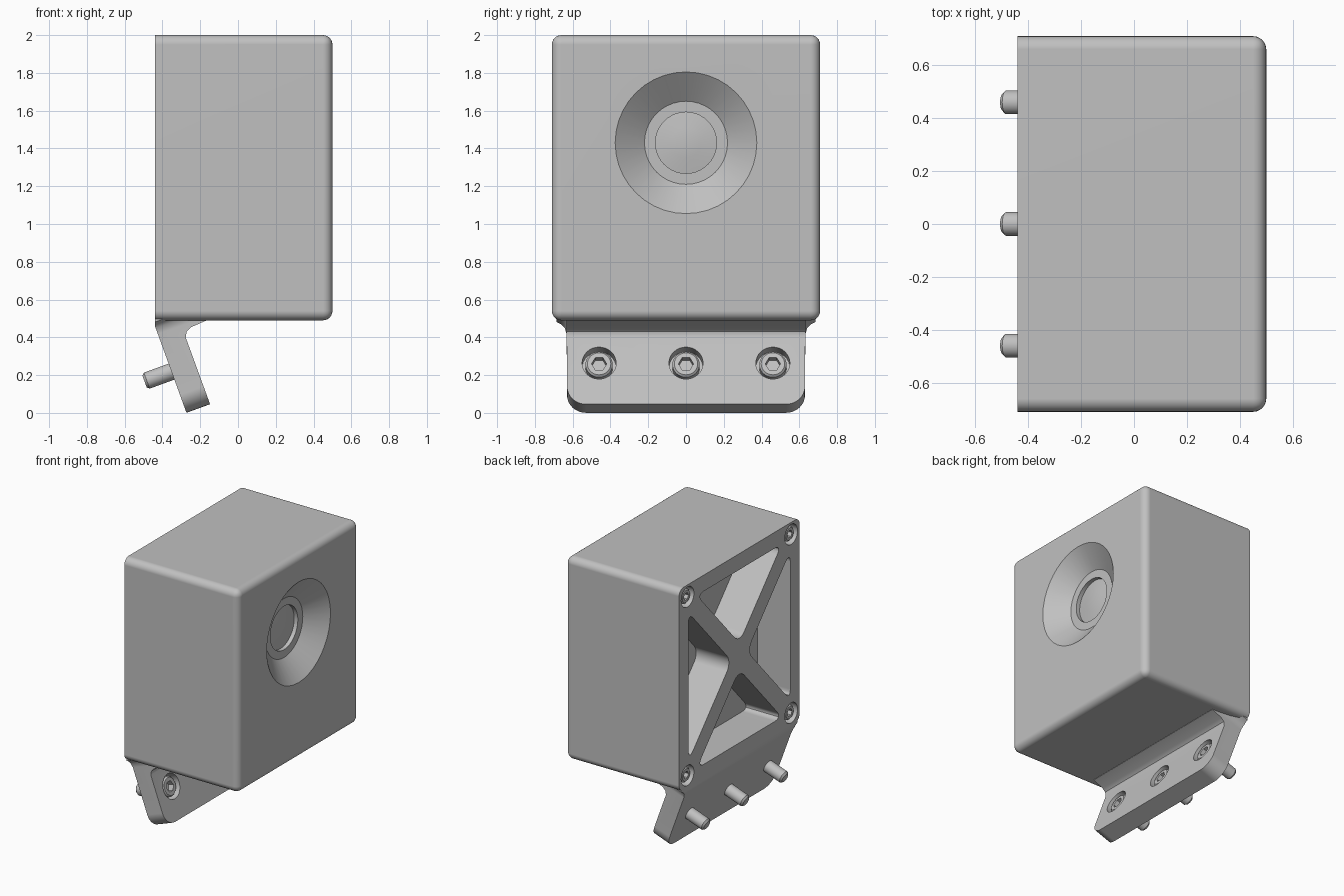
import bpy, bmesh, math
from mathutils import Matrix, Vector

cube = bpy.data.objects.get("Cube")
if cube:
    bpy.data.objects.remove(cube, do_unlink=True)

grey = bpy.data.materials.new("plain_grey")
grey.use_nodes = True
colour = (0.53, 0.53, 0.53, 1)
grey.diffuse_color = colour
grey.node_tree.nodes["Principled BSDF"].inputs["Base Color"].default_value = colour
parts = []


def frame(origin, u, v):
    """Local axes: u and v span the outline, their cross product is the depth."""
    u, v = Vector(u), Vector(v)
    m = Matrix((u, v, u.cross(v))).transposed().to_4x4()
    return Matrix.Translation(origin) @ m


def finish(name, bm, place):
    bmesh.ops.transform(bm, matrix=place, verts=bm.verts)
    bmesh.ops.recalc_face_normals(bm, faces=bm.faces)
    mesh = bpy.data.meshes.new(name)
    bm.to_mesh(mesh)
    bm.free()
    mesh.materials.append(grey)
    obj = bpy.data.objects.new(name, mesh)
    bpy.context.collection.objects.link(obj)
    return obj


def prism(name, points, low, high, place, rounding=0):
    bm = bmesh.new()
    base = bm.faces.new([bm.verts.new((u, v, low)) for u, v in points])
    ext = bmesh.ops.extrude_face_region(bm, geom=[base])
    top = [g for g in ext["geom"] if isinstance(g, bmesh.types.BMVert)]
    bmesh.ops.translate(bm, verts=top, vec=(0, 0, high - low))
    if not any(base in e.link_faces for e in base.edges) or len(base.edges[0].link_faces) < 2:
        bmesh.ops.contextual_create(bm, geom=list(base.edges))
    if rounding:
        sides = [e for e in bm.edges if abs(e.verts[0].co.z - e.verts[1].co.z) > 1e-4]
        bmesh.ops.bevel(bm, geom=sides, offset=rounding, segments=6,
                        profile=0.5, affect='EDGES')
    return finish(name, bm, place)


def lathe(name, profile, place, sides=32):
    bm = bmesh.new()
    vs = [bm.verts.new((r, 0, t)) for r, t in profile]
    es = [bm.edges.new(pair) for pair in zip(vs, vs[1:])]
    bmesh.ops.spin(bm, geom=vs + es, cent=(0, 0, 0), axis=(0, 0, 1),
                   angle=math.tau, steps=sides)
    bmesh.ops.remove_doubles(bm, verts=bm.verts, dist=1e-5)
    return finish(name, bm, place)


def boolean(obj, tool, operation='DIFFERENCE'):
    mod = obj.modifiers.new("cut", 'BOOLEAN')
    mod.operation, mod.object, mod.solver = operation, tool, 'EXACT'
    graph = bpy.context.evaluated_depsgraph_get()
    mesh = bpy.data.meshes.new_from_object(obj.evaluated_get(graph))
    obj.modifiers.clear()
    obj.data = mesh
    bpy.data.objects.remove(tool, do_unlink=True)


def socket_bolt(name, body, place, hole, head, shank, length, socket):
    """Sinks a counterbore into body and seats a hex socket bolt in it."""
    boolean(body, lathe("bore", [(0, 0.05), (hole, 0.05), (hole, -0.075), (0, -0.075)], place))
    bolt = lathe(name, [(0, -0.012), (head - 0.01, -0.012), (head, -0.022), (head, -0.09),
                        (shank, -0.09), (shank, 0.013 - length),
                        (shank - 0.012, -length), (0, -length)], place)
    boolean(bolt, lathe("hex", [(0, 0.02), (socket, 0.02), (socket, -0.055), (0, -0.055)],
                        place, 6))
    parts.append(bolt)


# Housing: box with every edge rounded except those of the back plane
BACK, FRONT, HALF, LOW, TOP = -0.44, 0.5, 0.71, 0.49, 2.0
bm = bmesh.new()
bmesh.ops.create_cube(bm, size=1)
size = Matrix.Diagonal((FRONT - BACK, 2 * HALF, TOP - LOW, 1))
shift = Matrix.Translation(((FRONT + BACK) / 2, 0, (TOP + LOW) / 2))
bmesh.ops.transform(bm, matrix=shift @ size, verts=bm.verts)
round_edges = [e for e in bm.edges if max(v.co.x for v in e.verts) > 0]
bmesh.ops.bevel(bm, geom=round_edges, offset=0.05, segments=6, profile=0.5, affect='EDGES')
housing = finish("housing", bm, Matrix())
parts.append(housing)

# Conical dish with a ring and a shallow domed button
dish = frame((FRONT, 0, 1.43), (0, 1, 0), (0, 0, 1))
boolean(housing, lathe("dish_cutter", [
    (0, 0.05), (0.375, 0.05), (0.375, 0), (0.22, -0.12), (0.162, -0.12),
    (0.162, -0.15), (0.08, -0.138), (0, -0.134)], dish, 40))

# Four triangular pockets leave a crossed rib in the back
MID, SLOPE, RIB = 1.235, 1.09, 0.10
pocket = frame((BACK, 0, MID), (0, 1, 0), (0, 0, 1))
side, tall = 0.60, 0.645
reach = side * SLOPE - RIB
span = (tall - RIB) / SLOPE
for s in (-1, 1):
    for tri in ([(s * RIB / SLOPE, 0), (s * side, reach), (s * side, -reach)],
                [(0, s * RIB), (span, s * tall), (-span, s * tall)]):
        boolean(housing, prism("pocket_cutter", tri, -0.1, 0.27, pocket, 0.08))

# Corner screws in the back
for y in (-0.61, 0.61):
    for z in (0.58, 1.91):
        place = frame((BACK, y, z), (0, -1, 0), (0, 0, 1))
        socket_bolt("corner_screw", housing, place, 0.075, 0.055, 0.03, 0.15, 0.028)

# Tilted mounting flange: side profile trimmed by a rounded outline
tilt = math.radians(20)
slant = frame((BACK, 0, 0.46), (0, 1, 0), (-math.sin(tilt), 0, math.cos(tilt)))
THICK, END, WIDE, R = 0.133, -0.489, 0.63, 0.10
ends = [slant @ Vector((0, -0.56, t)) for t in (0, THICK)]
profile = [(BACK, 0.5), (BACK, 0.46)] + [(p.x, p.z) for p in ends]
profile += [(-0.277, 0.40), (-0.272, 0.43), (-0.25, 0.453), (-0.17, 0.488), (-0.17, 0.5)]
flange = prism("mounting_flange", profile, -0.7, 0.7,
               frame((0, 0, 0), (1, 0, 0), (0, 0, 1)))
half = [(0.685, 0.3), (0.685, 0.02), (0.66, 0.008), (0.642, -0.012), (0.632, -0.045)]
for i in range(9):
    a = math.pi / 2 * i / 8
    half.append((WIDE - R + R * math.cos(a), END + R - R * math.sin(a)))
outline = half + [(-u, v) for u, v in reversed(half)]
boolean(flange, prism("outline_cutter", outline, -0.3, 0.6, slant), 'INTERSECT')
parts.append(flange)

# Three bolts through the flange
for y in (-0.46, 0, 0.46):
    place = slant @ Matrix.Translation((y, -0.257, THICK))
    socket_bolt("flange_bolt", flange, place, 0.09, 0.072, 0.045, 0.285, 0.04)

# Smooth rounded surfaces, keep hard edges crisp
for obj in bpy.context.selected_objects:
    obj.select_set(False)
for obj in parts:
    obj.select_set(True)
bpy.context.view_layer.objects.active = housing
bpy.ops.object.shade_smooth_by_angle(angle=math.radians(30))
for obj in parts:
    obj.modifiers.new("even_shading", 'WEIGHTED_NORMAL').keep_sharp = True
